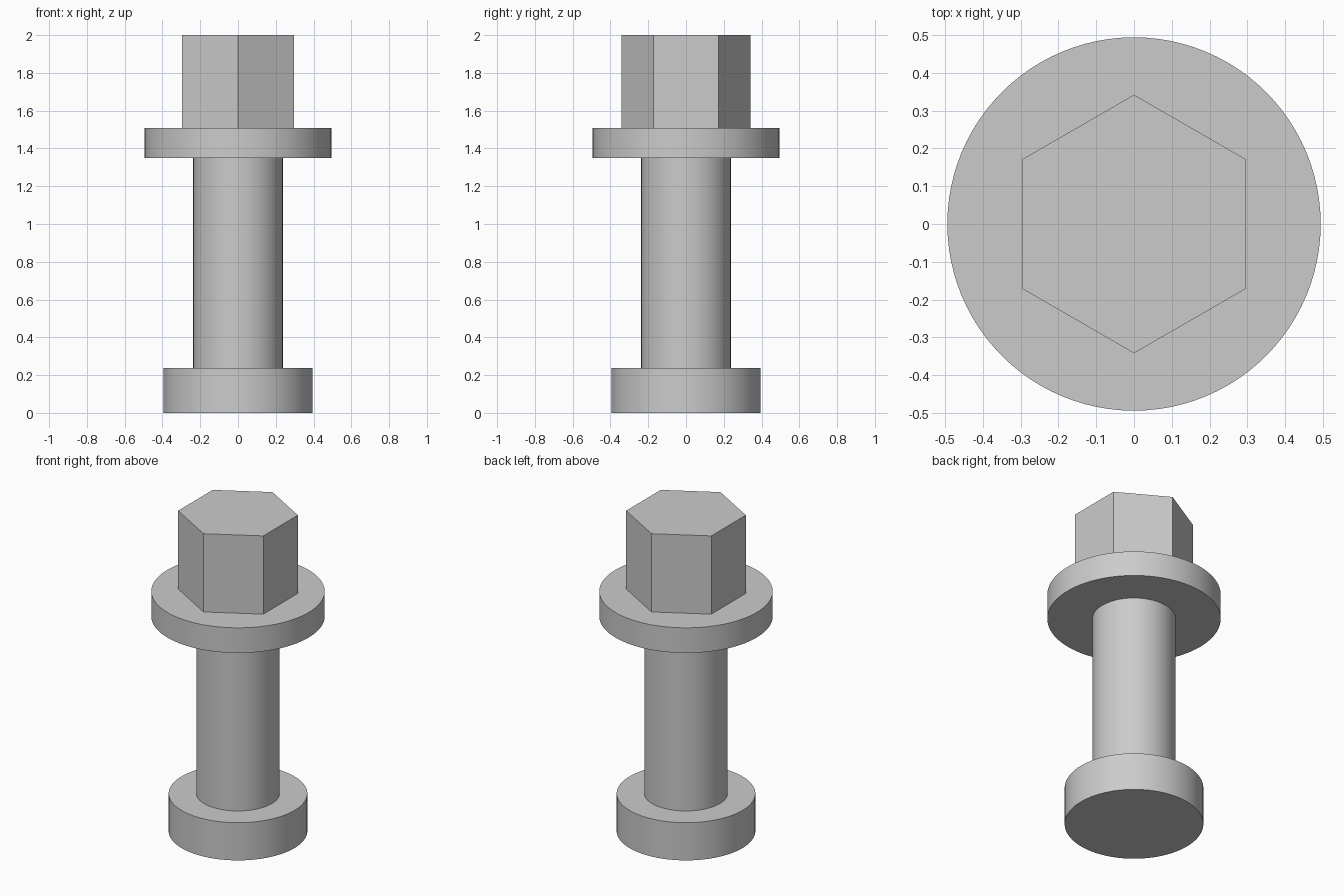
import bpy
import math

default_cube = bpy.data.objects.get("Cube")
if default_cube:
    bpy.data.objects.remove(default_cube, do_unlink=True)

# Single plain grey metal
GREY = (0.6, 0.6, 0.6, 1.0)
metal = bpy.data.materials.new("grey_metal")
metal.use_nodes = True
metal.diffuse_color = GREY
metal.node_tree.nodes["Principled BSDF"].inputs["Base Color"].default_value = GREY


def prism(name, radius, bottom, top, sides=96):
    """Upright prism or cylinder between two heights, with a vertex on +y."""
    bpy.ops.mesh.primitive_cylinder_add(
        vertices=sides, radius=radius, depth=top - bottom,
        location=(0, 0, (bottom + top) / 2))
    obj = bpy.context.object
    obj.name = obj.data.name = name
    obj.data.materials.append(metal)
    bpy.ops.object.shade_smooth_by_angle(angle=math.radians(30))
    return obj


# Heights where one part meets the next
FOOT_TOP = 0.237
FLANGE_BOTTOM = 1.35
FLANGE_TOP = 1.508

prism("round_foot", 0.395, 0, FOOT_TOP)
prism("shank", 0.237, FOOT_TOP, FLANGE_BOTTOM)
prism("flange", 0.494, FLANGE_BOTTOM, FLANGE_TOP)
prism("hex_head", 0.342, FLANGE_TOP, 2, sides=6)
